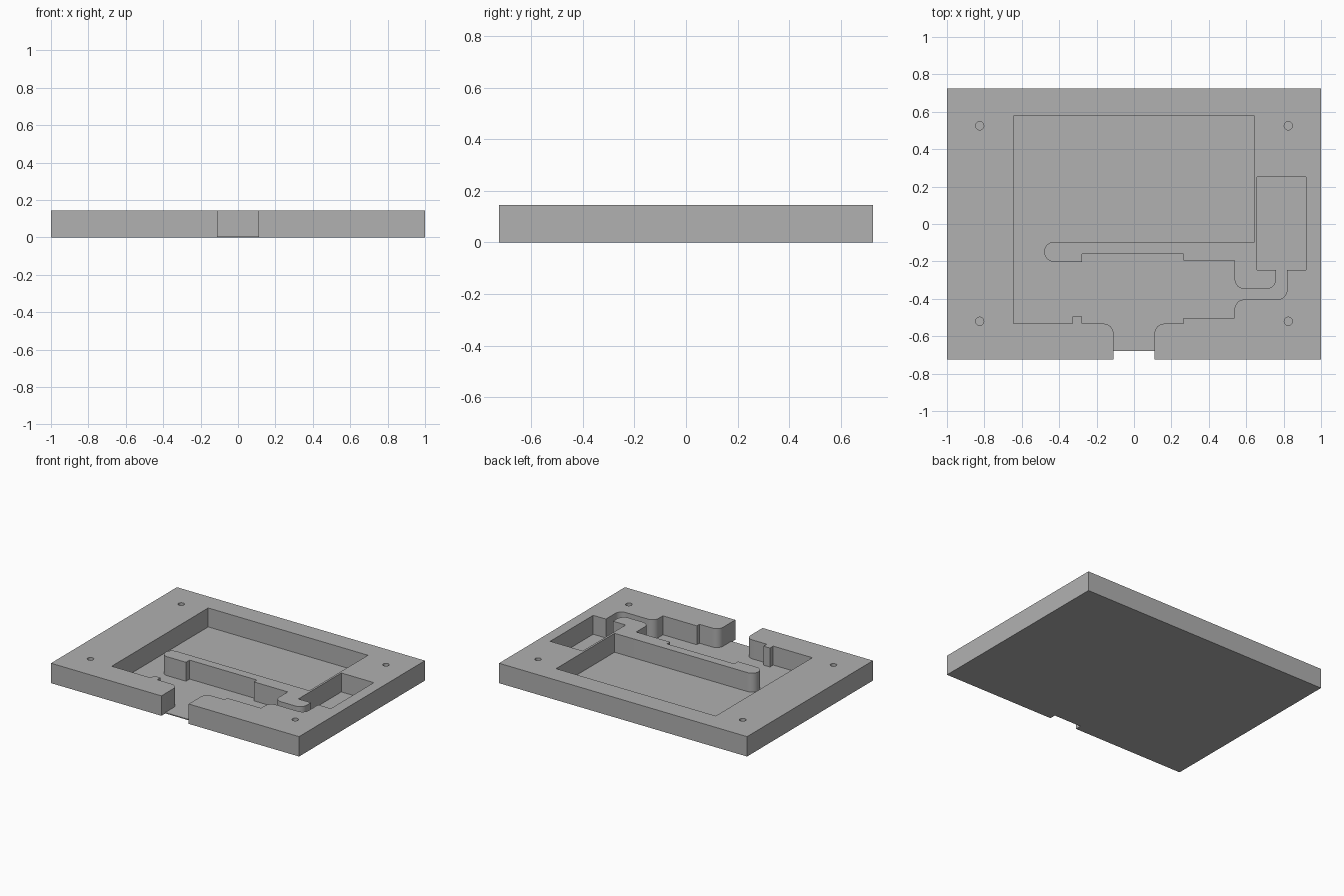
import bpy, bmesh, math
from mathutils import Vector

if "Cube" in bpy.data.objects:
    bpy.data.objects.remove(bpy.data.objects["Cube"])

HEIGHT, FLOOR, HALF_Y = 0.145, 0.007, 0.725

grey = bpy.data.materials.new("plain grey")
grey.diffuse_color = (0.44, 0.44, 0.44, 1)
grey.use_nodes = True
grey.node_tree.nodes["Principled BSDF"].inputs["Base Color"].default_value = grey.diffuse_color


def rounded(points, steps=10):
    """Outline from (x, y) or (x, y, radius) corners, with round ones made into arcs."""
    out = []
    for i, p in enumerate(points):
        c = Vector(p[:2])
        if len(p) == 2:
            out.append(c)
            continue
        r = p[2]
        a = (Vector(points[i - 1][:2]) - c).normalized()
        b = (Vector(points[(i + 1) % len(points)][:2]) - c).normalized()
        for k in range(steps + 1):
            t = math.pi / 2 * k / steps
            out.append(c + a * r * (1 - math.sin(t)) + b * r * (1 - math.cos(t)))
    return out


def prism(name, outline, z0, z1):
    """Solid made by extruding an outline upward."""
    bm = bmesh.new()
    face = bm.faces.new([bm.verts.new((p[0], p[1], z0)) for p in outline])
    top = bmesh.ops.extrude_face_region(bm, geom=[face])["geom"]
    verts = [v for v in top if isinstance(v, bmesh.types.BMVert)]
    bmesh.ops.translate(bm, vec=(0, 0, z1 - z0), verts=verts)
    bmesh.ops.recalc_face_normals(bm, faces=bm.faces)
    mesh = bpy.data.meshes.new(name)
    bm.to_mesh(mesh)
    bm.free()
    obj = bpy.data.objects.new(name, mesh)
    bpy.context.collection.objects.link(obj)
    mesh.materials.append(grey)
    return obj


def box_outline(x0, x1, y0, y1):
    return [(x0, y0), (x1, y0), (x1, y1), (x0, y1)]


# Body block
body = prism("mould_plate", box_outline(-1, 1, -HALF_Y, HALF_Y), 0, HEIGHT)

# Connected pocket: main bay, curved wall, channel, side bay and front opening
R = 0.052
pocket = rounded([
    (-0.645, 0.578), (-0.645, -0.533),
    (-0.33, -0.533), (-0.33, -0.495), (-0.278, -0.495), (-0.278, -0.533),
    (-0.11, -0.533, R), (-0.11, -0.85), (0.11, -0.85), (0.11, -0.533, R),
    (0.265, -0.533), (0.265, -0.503), (0.538, -0.503), (0.538, -0.404, R),
    (0.818, -0.404, R), (0.818, -0.245), (0.92, -0.245), (0.92, 0.25),
    (0.658, 0.25), (0.658, -0.245), (0.76, -0.245), (0.76, -0.347, R),
    (0.538, -0.347, R), (0.538, -0.195), (0.265, -0.195), (0.265, -0.16),
    (-0.278, -0.16), (-0.278, -0.202), (-0.48, -0.202, R), (-0.48, -0.096, R),
    (0.643, -0.096), (0.643, 0.578),
])
cutters = [prism("pocket_cutter", pocket, FLOOR, 0.3)]

# Notch through the floor at the front opening
cutters.append(prism("notch_cutter", box_outline(-0.11, 0.11, -0.85, -0.68), -0.1, 0.2))

# Four blind corner holes
for x in (-0.825, 0.825):
    for y in (-0.52, 0.525):
        ring = [(x + 0.022 * math.cos(k * math.pi / 12),
                 y + 0.022 * math.sin(k * math.pi / 12)) for k in range(24)]
        cutters.append(prism("hole_cutter", ring, FLOOR, 0.3))

for cutter in cutters:
    cutter.hide_render = True
    mod = body.modifiers.new(cutter.name, 'BOOLEAN')
    mod.operation = 'DIFFERENCE'
    mod.solver = 'EXACT'
    mod.object = cutter

# Bake the cuts and drop the cutters
bpy.context.view_layer.update()
result = bpy.data.meshes.new_from_object(
    body.evaluated_get(bpy.context.evaluated_depsgraph_get()))
body.modifiers.clear()
body.data = result
for cutter in cutters:
    bpy.data.objects.remove(cutter, do_unlink=True)

# Smooth the round walls, keep the edges sharp
bpy.context.view_layer.objects.active = body
body.select_set(True)
bpy.ops.object.shade_smooth_by_angle(angle=math.radians(30))
